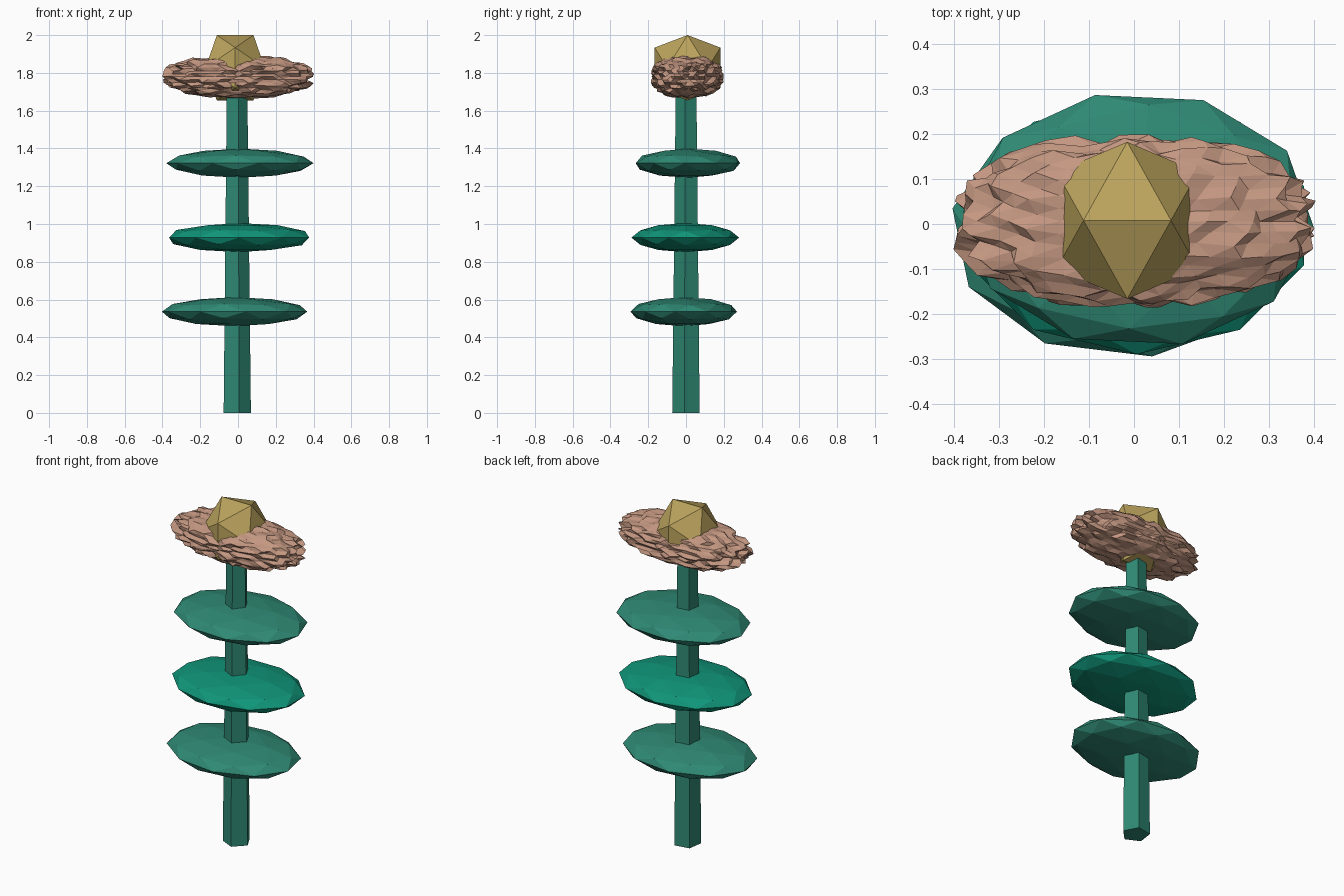
import bpy, bmesh, math, random
from mathutils import Vector

if "Cube" in bpy.data.objects:
    bpy.data.objects.remove(bpy.data.objects["Cube"])

random.seed(4)


def material(name, rgb):
    m = bpy.data.materials.new(name)
    m.diffuse_color = (*rgb, 1)
    m.use_nodes = True
    m.node_tree.nodes["Principled BSDF"].inputs["Base Color"].default_value = m.diffuse_color
    return m


GREEN = material("stem green", (0.028, 0.25, 0.175))
BRIGHT = material("bright green", (0.005, 0.30, 0.19))
PINK = material("petal tan", (0.55, 0.31, 0.22))
GOLD = material("core gold", (0.50, 0.37, 0.11))


def finish(bm, name, mat):
    bmesh.ops.recalc_face_normals(bm, faces=bm.faces[:])
    me = bpy.data.meshes.new(name)
    bm.to_mesh(me)
    bm.free()
    me.materials.append(mat)
    ob = bpy.data.objects.new(name, me)
    bpy.context.collection.objects.link(ob)
    return ob


# Tapered five-sided stem
bm = bmesh.new()
bmesh.ops.create_cone(bm, cap_ends=True, segments=5, radius1=0.077, radius2=0.058, depth=1.72)
bm.verts.ensure_lookup_table()
turn = math.radians(-80) - math.atan2(bm.verts[0].co.y, bm.verts[0].co.x)
stem = finish(bm, "stem", GREEN)
stem.location = (-0.008, 0.003, 0.86)
stem.rotation_euler.z = turn


# Flattened faceted leaf tiers
def leaf_tier(name, centre, turn, mat):
    bm = bmesh.new()
    bmesh.ops.create_icosphere(bm, subdivisions=2, radius=1)
    c, s = math.cos(turn), math.sin(turn)
    for v in bm.verts:
        x, y, z = v.co
        v.co = Vector(((c * x - s * y) * 0.39, (s * x + c * y) * 0.285, z * 0.077))
    finish(bm, name, mat).location = centre


leaf_tier("lower_leaf_tier", (-0.018, -0.012, 0.536), 0.15, GREEN)
leaf_tier("middle_leaf_tier", (0.006, -0.004, 0.928), 0.0, BRIGHT)
leaf_tier("upper_leaf_tier", (0.01, 0.01, 1.322), 0.25, GREEN)

# Spiky, elongated petal mass
bm = bmesh.new()
bmesh.ops.create_icosphere(bm, subdivisions=4, radius=1)
for v in bm.verts:
    d = v.co.normalized()
    # slightly boxy ellipsoid with random radial spikes
    p = 2.4
    k = sum(abs(a) ** p for a in d) ** (-1 / p)
    d = d * k * random.uniform(0.87, 1.03)
    v.co = Vector((max(-0.405, min(0.41, d.x * 0.40)),
                   d.y * 0.19 + 0.006,
                   max(-0.115, min(0.11, d.z * 0.115))))
finish(bm, "flower_petals", PINK).location = (0, 0, 1.78)

# Golden icosahedron core, resting on an edge
bm = bmesh.new()
phi = (1 + math.sqrt(5)) / 2
for a in (-1, 1):
    for b in (-phi, phi):
        for co in ((a, 0, b), (0, b, a), (b, a, 0)):
            bm.verts.new((co[0] / phi * 0.157, co[1] / phi * 0.174, co[2] / phi * 0.173))
bmesh.ops.convex_hull(bm, input=bm.verts[:])
finish(bm, "flower_core", GOLD).location = (-0.015, 0.008, 1.827)
